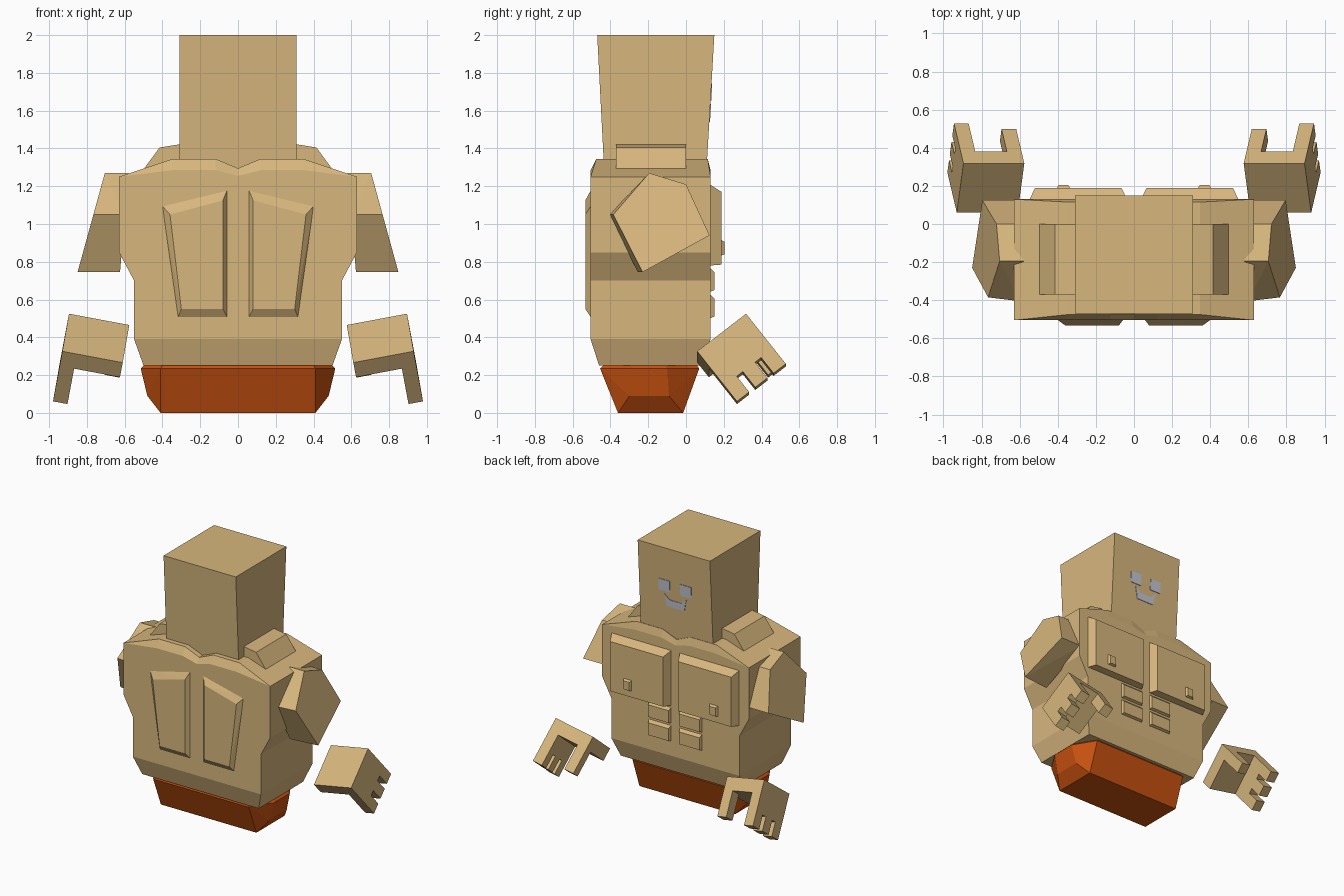
import bpy, bmesh, math
from mathutils import Vector

if "Cube" in bpy.data.objects:
    bpy.data.objects.remove(bpy.data.objects["Cube"])


def material(name, rgb):
    m = bpy.data.materials.new(name)
    m.diffuse_color = (*rgb, 1)
    m.use_nodes = True
    m.node_tree.nodes["Principled BSDF"].inputs["Base Color"].default_value = m.diffuse_color
    return m


TAN = material("tan", (0.68, 0.47, 0.205))
ORANGE = material("orange", (0.58, 0.084, 0.005))
GREY = material("light grey", (0.54, 0.57, 0.65))


def finish(name, bm, mat):
    bmesh.ops.recalc_face_normals(bm, faces=bm.faces)
    me = bpy.data.meshes.new(name)
    bm.to_mesh(me)
    bm.free()
    me.materials.append(mat)
    ob = bpy.data.objects.new(name, me)
    bpy.context.collection.objects.link(ob)
    return ob


def solids(name, groups, mat, side=1):
    """One object made of convex solids; side=-1 mirrors it in x."""
    bm = bmesh.new()
    for pts in groups:
        part = bmesh.new()
        for x, y, z in pts:
            part.verts.new((x * side, y, z))
        bmesh.ops.convex_hull(part, input=part.verts)
        bmesh.ops.dissolve_limit(part, angle_limit=math.radians(1),
                                 verts=part.verts, edges=part.edges)
        tmp = bpy.data.meshes.new("tmp")
        part.to_mesh(tmp)
        part.free()
        bm.from_mesh(tmp)
        bpy.data.meshes.remove(tmp)
    return finish(name, bm, mat)


def raised(outer, inner, y0, y1):
    """Points of a plate with sloped edges, outlines in x and z."""
    return [(x, y0, z) for x, z in outer] + [(x, y1, z) for x, z in inner]


def rect(x0, x1, z0, z1):
    return [(x0, z0), (x1, z0), (x1, z1), (x0, z1)]


# Torso: stacked rings, the top one humped with a notch in the middle
FR = (-1, -0.55, -0.19, 0, 0.19, 0.55, 1)
rings = [(0.50, -0.46, 0.085, [0.25] * 7),
         (0.55, -0.505, 0.13, [0.39] * 7),
         (0.55, -0.505, 0.13, [0.70] * 7),
         (0.63, -0.505, 0.13, [0.85] * 7),
         (0.63, -0.505, 0.13, [1.25, 1.285, 1.285, 1.255, 1.285, 1.285, 1.25]),
         (0.63, -0.475, 0.115, [1.25, 1.345, 1.345, 1.295, 1.345, 1.345, 1.25])]
bm = bmesh.new()
rows = []
for i, (w, yf, yb, zs) in enumerate(rings):
    ends = (-0.505, 0.13) if i == 5 else (yf, yb)
    front = [bm.verts.new((f * w, ends[0] if abs(f) == 1 else yf, z)) for f, z in zip(FR, zs)]
    back = [bm.verts.new((f * w, ends[1] if abs(f) == 1 else yb, z)) for f, z in zip(FR, zs)]
    rows.append((front, back))
for (f0, b0), (f1, b1) in zip(rows, rows[1:]):
    r0, r1 = f0 + b0[::-1], f1 + b1[::-1]
    for i in range(14):
        j = (i + 1) % 14
        bm.faces.new((r0[i], r0[j], r1[j], r1[i]))
for f, b in (rows[0], rows[-1]):
    for i in range(6):
        bm.faces.new((f[i], f[i + 1], b[i + 1], b[i]))
bmesh.ops.remove_doubles(bm, verts=bm.verts, dist=0.001)
finish("torso", bm, TAN)

# Head, flaring slightly towards the top
solids("head", [[(x, y, z) for x in (-0.31, 0.31)
                 for y, z in ((-0.433, 1.28), (0.108, 1.28), (0.15, 2), (-0.47, 2))]], TAN)


# Face: thin plates lying on the tilted side of the head
def on_face(outline):
    return [(x, 0.108 + (z - 1.28) * 0.0583 + d, z) for x, z in outline for d in (-0.003, 0.004)]


for s, label in ((1, "left"), (-1, "right")):
    solids("eye_" + label, [on_face(rect(0.045, 0.14, 1.655, 1.745))], GREY, s)
solids("mouth", [on_face([(-0.075, 1.54), (0.075, 1.54), (0.085, 1.595), (-0.085, 1.595)])]
       + [on_face([(s * 0.05, 1.595), (s * 0.085, 1.595), (s * 0.095, 1.635)]) for s in (1, -1)], GREY)

# Hips: trough with faceted ends
solids("hips", [[(s * x, y, z) for s in (1, -1) for x, y, z in (
    (0.41, -0.36, 0), (0.41, -0.015, 0), (0.41, -0.455, 0.235), (0.41, 0.07, 0.235),
    (0.40, -0.44, 0.25), (0.40, 0.06, 0.25), (0.48, -0.30, 0.09), (0.48, -0.09, 0.09),
    (0.515, -0.29, 0.235), (0.515, -0.10, 0.235), (0.50, -0.28, 0.25), (0.50, -0.11, 0.25))]], ORANGE)

for s, label in ((1, "left"), (-1, "right")):
    # Shoulder strap
    solids("strap_" + label, [[(x, y, z) for y in (-0.37, 0) for x, z in (
        (0.50, 1.29), (0.415, 1.405), (0.29, 1.425), (0.29, 1.29))]], TAN, s)

    # Long plates on the -y side
    solids("long_plate_" + label, [raised(
        [(0.055, 0.5), (0.32, 0.5), (0.405, 1.10), (0.055, 1.185)],
        [(0.08, 0.55), (0.30, 0.55), (0.36, 1.05), (0.08, 1.125)], -0.50, -0.533)], TAN, s)

    # Chest pocket with button, and two small pouches on the +y side
    solids("pocket_" + label, [raised(rect(0.035, 0.55, 0.78, 1.21),
                                      rect(0.065, 0.52, 0.785, 1.17), 0.125, 0.188)], TAN, s)
    solids("button_" + label, [raised(rect(0.33, 0.41, 0.83, 0.92),
                                      rect(0.345, 0.395, 0.84, 0.905), 0.18, 0.205)], TAN, s)
    solids("pouches_" + label, [raised(rect(0.035, 0.23, z, z + 0.13),
                                       rect(0.045, 0.22, z + 0.01, z + 0.105), 0.125, 0.15)
                                for z in (0.50, 0.64)], TAN, s)

    # Upper arm: five-sided block with a leaning outer face
    arm = [(-0.195, 1.27, 0), (0, 1.21, 0), (0.125, 0.94, 0), (-0.23, 0.745, 0.025), (-0.385, 1.05, 0.02)]
    solids("upper_arm_" + label,
           [[(0.705 + (1.27 - z) * 0.275, y, z) for y, z, d in arm]
            + [(0.58 + (1.27 - z) * 0.085, y - d, z) for y, z, d in arm]], TAN, s)

    # Hand: palm, knuckle slab, three fingers and a thumb on tilted axes
    corner = Vector((0.895, 0.318, 0.525))
    w = Vector((-0.32, 0, -0.06)).normalized()
    v = Vector((0.035, -0.26, -0.2)).normalized()
    u = Vector((0.145, 0.615, -0.775)).normalized()

    def block(w0, w1, v0, v1, u0, u1):
        return [corner + w * a + v * b + u * c for a in (w0, w1) for b in (v0, v1) for c in (u0, u1)]

    solids("hand_" + label, [block(0, 0.325, 0, 0.328, 0, 0.1),
                             block(0, 0.078, 0, 0.328, 0.1, 0.235),
                             block(0.247, 0.325, 0, 0.082, 0.1, 0.295)]
           + [block(0, 0.078, a, a + 0.082, 0.235, 0.342) for a in (0, 0.123, 0.246)], TAN, s)
